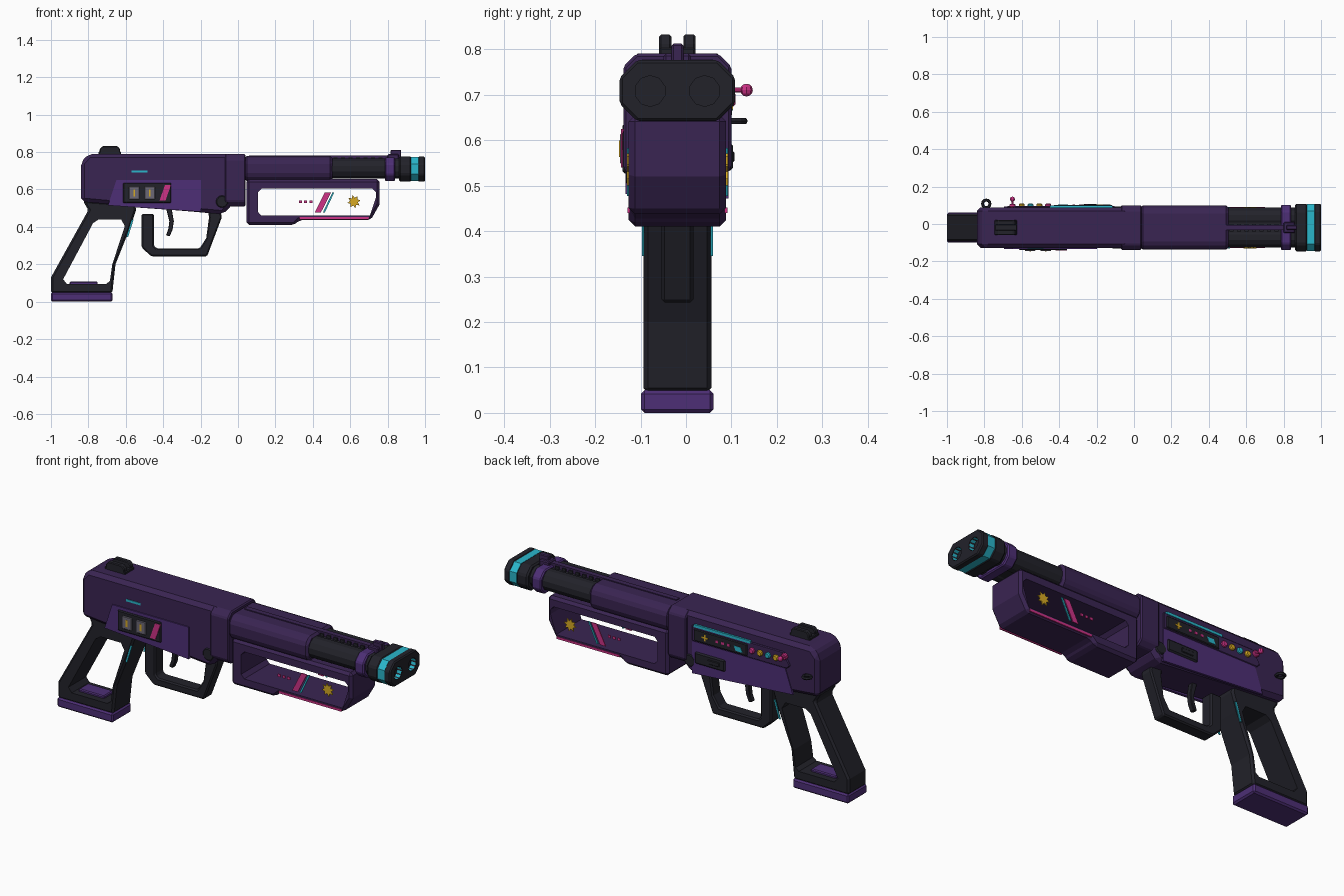
import bpy, math
from mathutils import Vector

cube = bpy.data.objects.get("Cube")
if cube:
    bpy.data.objects.remove(cube)

CY = -0.019            # centre plane of the body
RIGHT, LEFT = -1, 1    # side of the body a fitting sits on


def colour(name, rgb):
    m = bpy.data.materials.new(name)
    m.use_nodes = True
    m.diffuse_color = (*rgb, 1)
    m.node_tree.nodes["Principled BSDF"].inputs["Base Color"].default_value = (*rgb, 1)
    return m


PURPLE = colour("dark purple", (.042, .018, .085))
VIOLET = colour("violet", (.075, .028, .18))
BLACK = colour("charcoal", (.016, .016, .023))
TEAL = colour("teal", (.023, .47, .60))
PINK = colour("pink", (.61, .032, .24))
GOLD = colour("gold", (.68, .40, .017))
GREY = colour("grey", (.15, .14, .18))


def solid(name, pts, lo, hi, mat, bevel=0, axis="y"):
    """Extrude an xz outline along y, or a yz outline along x."""
    put = (lambda p, d: (p[0], d, p[1])) if axis == "y" else (lambda p, d: (d, p[0], p[1]))
    n = len(pts)
    verts = [put(p, d) for d in (lo, hi) for p in pts]
    faces = [list(range(n)), list(range(2 * n - 1, n - 1, -1))]
    faces += [(i, i + n, (i + 1) % n + n, (i + 1) % n) for i in range(n)]
    # keep normals outward whichever way the outline winds
    area = sum(a[0] * b[1] - b[0] * a[1] for a, b in zip(pts, pts[1:] + pts[:1]))
    if (area > 0) != (axis == "y"):
        faces = [list(f)[::-1] for f in faces]
    me = bpy.data.meshes.new(name)
    me.from_pydata(verts, [], faces)
    me.materials.append(mat)
    ob = bpy.data.objects.new(name, me)
    bpy.context.collection.objects.link(ob)
    if bevel:
        b = ob.modifiers.new("edge", "BEVEL")
        b.width, b.segments = bevel, 1
    return ob


def mid(name, pts, half, mat, bevel=0):
    return solid(name, pts, CY - half, CY + half, mat, bevel)


def rect(x0, x1, z0, z1, lean=0):
    return [(x0, z0), (x1, z0), (x1 + lean, z1), (x0 + lean, z1)]


def octagon(half, z0, z1, c):
    a, b = CY - half, CY + half
    return [(a + c, z0), (b - c, z0), (b, z0 + c), (b, z1 - c),
            (b - c, z1), (a + c, z1), (a, z1 - c), (a, z0 + c)]


def disc(u, z, r, n=12, r2=None):
    return [(u + (r2 if r2 and i % 2 else r) * math.cos(math.tau * (i + .5) / n),
             z + (r2 if r2 and i % 2 else r) * math.sin(math.tau * (i + .5) / n)) for i in range(n)]


def plate(name, pts, side, base, thick, mat, bevel=0):
    """Fitting on one flank, starting at distance base from the centre plane."""
    a, b = CY + side * base, CY + side * (base + thick)
    return solid(name, pts, min(a, b), max(a, b), mat, bevel)


def cut(ob, cutter):
    m = ob.modifiers.new("opening", "BOOLEAN")
    m.operation, m.solver, m.object = "DIFFERENCE", "EXACT", cutter
    cutter.hide_render = True
    cutter.hide_set(True)


# Receiver and front collar
mid("receiver", [(-.84, .535), (-.08, .467), (-.03, .52), (-.03, .79), (-.80, .79), (-.84, .745)],
    .108, PURPLE, .02)
solid("collar", octagon(.119, .51, .79, .028), -.07, .04, PURPLE, .006, "x")
mid("hinge_pin", disc(-.085, .535, .034, 10), .113, BLACK, .005)

# Upper handguard with centre rib
solid("upper_handguard", octagon(.117, .645, .778, .03), .035, .505, PURPLE, .012, "x")
mid("top_rib", rect(.06, .80, .74, .783), .014, PURPLE)

# Lower handguard with its open window
lower = mid("lower_handguard", [(.045, .41), (.30, .41), (.33, .437), (.71, .437), (.757, .52),
                                (.757, .655), (.045, .655)], .107, PURPLE, .014)
window = mid("window_cutter", [(.107, .48), (.125, .46), (.705, .46), (.738, .56), (.738, .585),
                               (.72, .604), (.125, .604), (.107, .585)], .3, PURPLE)
cut(lower, window)

# Window markings on both flanks
for side, tag in ((RIGHT, "right"), (LEFT, "left")):
    plate(tag + "_star", disc(.62, .535, .036, 16, .021), side, .106, .005, GOLD)
    plate(tag + "_pink_slash", rect(.41, .443, .477, .583, .054), side, .106, .005, PINK)
    plate(tag + "_teal_slash", rect(.454, .464, .477, .583, .05), side, .106, .005, TEAL)
    for i in range(3):
        x = .325 + i * .028
        plate(f"{tag}_dot_{i}", rect(x, x + .016, .528, .542), side, .106, .005, PINK)
    plate(tag + "_pink_trim", rect(.33, .70, .440, .452), side, .104, .006, PINK)
    plate(tag + "_grip_strip", rect(-.598, -.588, .345, .44, .03), side, .073, .005, TEAL)

# Twin barrels with sight rail teeth
for side, tag in ((RIGHT, "right"), (LEFT, "left")):
    y = CY + side * .052
    solid(tag + "_barrel", disc(y, .712, .056), .49, .87, BLACK, 0, "x")
solid("barrel_web", octagon(.052, .662, .76, .005), .49, .87, BLACK, 0, "x")
for i in range(7):
    x = .51 + i * .04
    mid(f"rail_tooth_{i}", rect(x, x + .022, .75, .789 - .015), .02, BLACK)

# Front sight bracket
solid("sight_bracket", octagon(.121, .645, .772, .035), .785, .84, VIOLET, .006, "x")
mid("front_sight_base", rect(.80, .86, .74, .79), .03, PURPLE, .005)
mid("front_sight", rect(.815, .872, .77, .812), .013, PURPLE, .004)

# Muzzle: rear block, glowing band, bored tip
solid("muzzle_rear", octagon(.127, .642, .776, .038), .86, .928, BLACK, .008, "x")
solid("muzzle_band", octagon(.125, .645, .773, .037), .925, .968, TEAL, 0, "x")
tip = solid("muzzle_tip", octagon(.127, .642, .776, .038), .962, 1.0, BLACK, .006, "x")
for side, tag in ((RIGHT, "right"), (LEFT, "left")):
    y = CY + side * .06
    cut(tip, solid(tag + "_bore_cutter", disc(y, .708, .034, 10), .97, 1.05, BLACK, 0, "x"))
    bpy.ops.mesh.primitive_cylinder_add(vertices=10, radius=.0335, depth=.026, end_fill_type="NOTHING",
                                        location=(.984, y, .708), rotation=(0, math.pi / 2, 0))
    sleeve = bpy.context.object
    sleeve.name = tag + "_bore_lining"
    sleeve.data.materials.append(TEAL)

# Rear sight with two prongs
mid("rear_sight", rect(-.745, -.625, .78, .803), .04, BLACK, .004)
for side, tag in ((RIGHT, "right"), (LEFT, "left")):
    plate(tag + "_sight_prong", [(-.74, .79), (-.63, .79), (-.63, .815), (-.645, .832), (-.725, .832),
                                 (-.74, .815)], side, .013, .027, BLACK, .004)

# Skeleton grip
grip = mid("grip", [(-.83, .54), (-.80, .49), (-1.0, .13), (-1.0, .045), (-.672, .045), (-.655, .20),
                    (-.575, .40), (-.545, .49), (-.55, .52)], .075, BLACK, .01)
hole = mid("grip_cutter", [(-.935, .12), (-.915, .095), (-.705, .095), (-.685, .11), (-.672, .20),
                           (-.605, .405), (-.625, .44), (-.745, .44), (-.775, .42)], .3, BLACK)
cut(grip, hole)
mid("grip_base", rect(-1.0, -.67, 0, .05), .08, VIOLET, .008)
mid("base_catch", rect(-.90, -.75, .09, .108), .04, VIOLET, .005)

# Trigger guard and trigger
mid("trigger_guard", [(-.515, .47), (-.515, .29), (-.465, .243), (-.165, .243), (-.085, .455), (-.10, .49),
                      (-.16, .49), (-.155, .45), (-.17, .34), (-.205, .285), (-.435, .285), (-.45, .30),
                      (-.45, .47)], .035, BLACK, .007)
mid("trigger", [(-.385, .50), (-.355, .50), (-.343, .43), (-.35, .385), (-.365, .35), (-.385, .355),
                (-.372, .39), (-.367, .43)], .014, BLACK, .003)

# Right flank: violet panel, counter unit, light bar
PANEL = [(-.695, .515), (-.65, .652), (-.198, .652), (-.198, .481)]
plate("right_panel", PANEL, RIGHT, .1, .014, VIOLET)
plate("counter_unit", rect(-.615, -.357, .527, .636), RIGHT, .108, .013, BLACK, .005)
for i in range(2):
    x = -.555 + i * .083
    plate(f"counter_cell_{i}", rect(x - .028, x + .028, .547, .615), RIGHT, .118, .008, GREY, .003)
    plate(f"counter_bar_{i}", rect(x - .005, x + .005, .563, .599), RIGHT, .124, .004, GOLD)
plate("counter_slash", rect(-.42, -.388, .54, .625, .03), RIGHT, .118, .006, PINK)
plate("right_light_bar", rect(-.57, -.485, .69, .702), RIGHT, .104, .007, TEAL)

# Left flank: violet panel, screen, port
plate("left_panel", PANEL[:1] + [(-.65, .645), (-.10, .645), (-.10, .472)], LEFT, .1, .012, VIOLET)
plate("control_strip", [(-.68, .665), (-.64, .73), (-.10, .73), (-.10, .645), (-.66, .645)],
      LEFT, .1, .014, PURPLE, .004)
plate("screen", rect(-.43, -.115, .652, .715), LEFT, .11, .010, BLACK, .004)
plate("left_light_bar", rect(-.45, -.115, .724, .738), LEFT, .108, .010, TEAL)
plate("screen_cross_bar", rect(-.20, -.165, .680, .688), LEFT, .118, .004, GOLD)
plate("screen_cross_post", rect(-.187, -.178, .667, .701), LEFT, .118, .004, GOLD)
plate("screen_icon", rect(-.405, -.365, .665, .69, .012), LEFT, .118, .004, TEAL)
for i in range(3):
    x = -.33 + i * .035
    plate(f"screen_dot_{i}", rect(x, x + .015, .677, .69), LEFT, .118, .004, PINK)
plate("ejection_port", rect(-.30, -.12, .532, .595), LEFT, .108, .014, BLACK, .007)
plate("port_latch", rect(-.27, -.20, .552, .575), LEFT, .118, .008, BLACK, .003)

# Row of knobs and a toggle
for i, mat in enumerate((GOLD, TEAL, GOLD, PINK)):
    plate(f"knob_{i}", disc(-.60 + i * .047, .69, .017, 8), LEFT, .11, .018, mat, .005)
plate("toggle_collar", disc(-.65, .71, .018, 8), LEFT, .108, .018, PINK, .004)
plate("toggle_stem", disc(-.65, .71, .006, 8), LEFT, .12, .03, PINK)
bpy.ops.mesh.primitive_uv_sphere_add(segments=8, ring_count=6, radius=.014, location=(-.65, .133, .71))
bpy.context.object.name = "toggle_ball"
bpy.context.object.data.materials.append(PINK)

# Sling loop
bpy.ops.mesh.primitive_torus_add(major_segments=12, minor_segments=6, major_radius=.02, minor_radius=.008,
                                 location=Vector((-.79, .108, .642)))
bpy.context.object.name = "sling_loop"
bpy.context.object.data.materials.append(BLACK)
